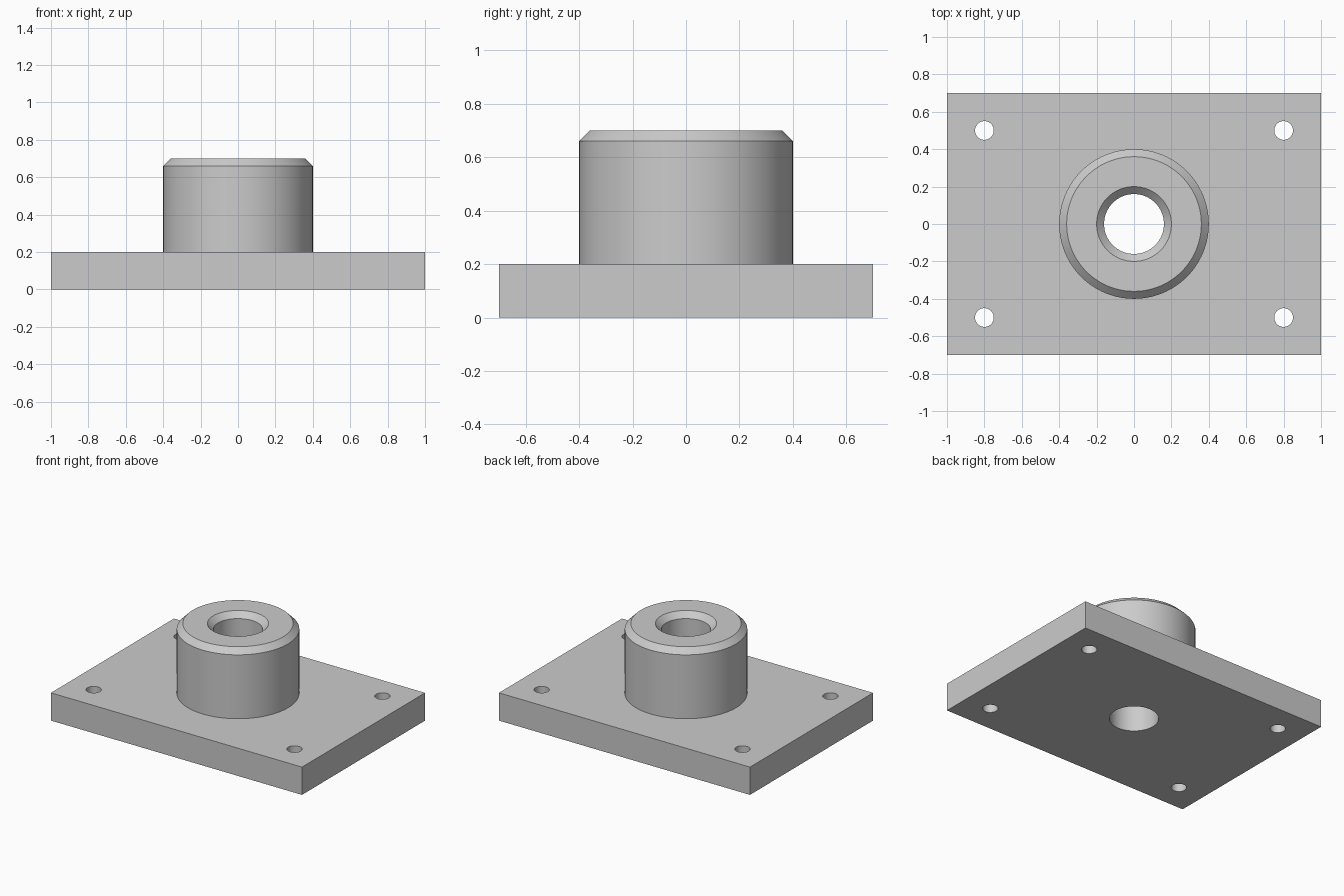
import bpy
import bmesh
from math import pi, radians
from mathutils import Vector

if "Cube" in bpy.data.objects:
    bpy.data.objects.remove(bpy.data.objects["Cube"], do_unlink=True)

PLATE = Vector((2.0, 1.4, 0.2))
TOP = 0.7
HUB_R, BORE_R, CHAMFER = 0.4, 0.16, 0.04
SIDES = 96

grey = bpy.data.materials.new("machined_grey")
grey.use_nodes = True
colour = (0.6, 0.6, 0.6, 1)
grey.diffuse_color = colour
grey.node_tree.nodes["Principled BSDF"].inputs["Base Color"].default_value = colour


def select_only(obj):
    bpy.ops.object.select_all(action="DESELECT")
    obj.select_set(True)
    bpy.context.view_layer.objects.active = obj


def smooth(obj):
    select_only(obj)
    bpy.ops.object.shade_smooth_by_angle(angle=radians(30))


def drill(target, x, y, radius):
    """Cut a vertical through hole."""
    bpy.ops.mesh.primitive_cylinder_add(vertices=SIDES, radius=radius, depth=1,
                                        location=(x, y, PLATE.z / 2))
    cutter = bpy.context.object
    cutter.name = "drill_cutter"
    cutter.hide_render = True
    select_only(target)
    mod = target.modifiers.new("hole", "BOOLEAN")
    mod.operation = "DIFFERENCE"
    mod.solver = "EXACT"
    mod.object = cutter
    bpy.ops.object.modifier_apply(modifier=mod.name)
    bpy.data.objects.remove(cutter, do_unlink=True)


# Base plate with four corner bolt holes and a central bore
bpy.ops.mesh.primitive_cube_add(size=1, location=(0, 0, PLATE.z / 2))
plate = bpy.context.object
plate.name = "base_plate"
plate.scale = PLATE
bpy.ops.object.transform_apply(location=False, rotation=False, scale=True)
plate.data.materials.append(grey)
for sx in (-1, 1):
    for sy in (-1, 1):
        drill(plate, 0.8 * sx, 0.5 * sy, 0.05)
drill(plate, 0, 0, BORE_R)
smooth(plate)

# Hub: turned profile, chamfered on the outer rim and the bore mouth
profile = [(HUB_R, PLATE.z), (HUB_R, TOP - CHAMFER), (HUB_R - CHAMFER, TOP),
           (BORE_R + CHAMFER, TOP), (BORE_R, TOP - CHAMFER), (BORE_R, PLATE.z)]
bm = bmesh.new()
verts = [bm.verts.new((r, 0, z)) for r, z in profile]
edges = [bm.edges.new(pair) for pair in zip(verts, verts[1:])]
bmesh.ops.spin(bm, geom=verts + edges, cent=(0, 0, 0), axis=(0, 0, 1),
               angle=2 * pi, steps=SIDES)
bmesh.ops.remove_doubles(bm, verts=bm.verts, dist=0.0001)

# Face the outer wall outwards
bm.normal_update()
wall = max(bm.faces, key=lambda f: f.calc_center_median().xy.length)
if wall.normal.dot(wall.calc_center_median() * Vector((1, 1, 0))) < 0:
    bmesh.ops.reverse_faces(bm, faces=bm.faces)
mesh = bpy.data.meshes.new("hub")
bm.to_mesh(mesh)
bm.free()
hub = bpy.data.objects.new("hub", mesh)
bpy.context.collection.objects.link(hub)
mesh.materials.append(grey)
smooth(hub)
